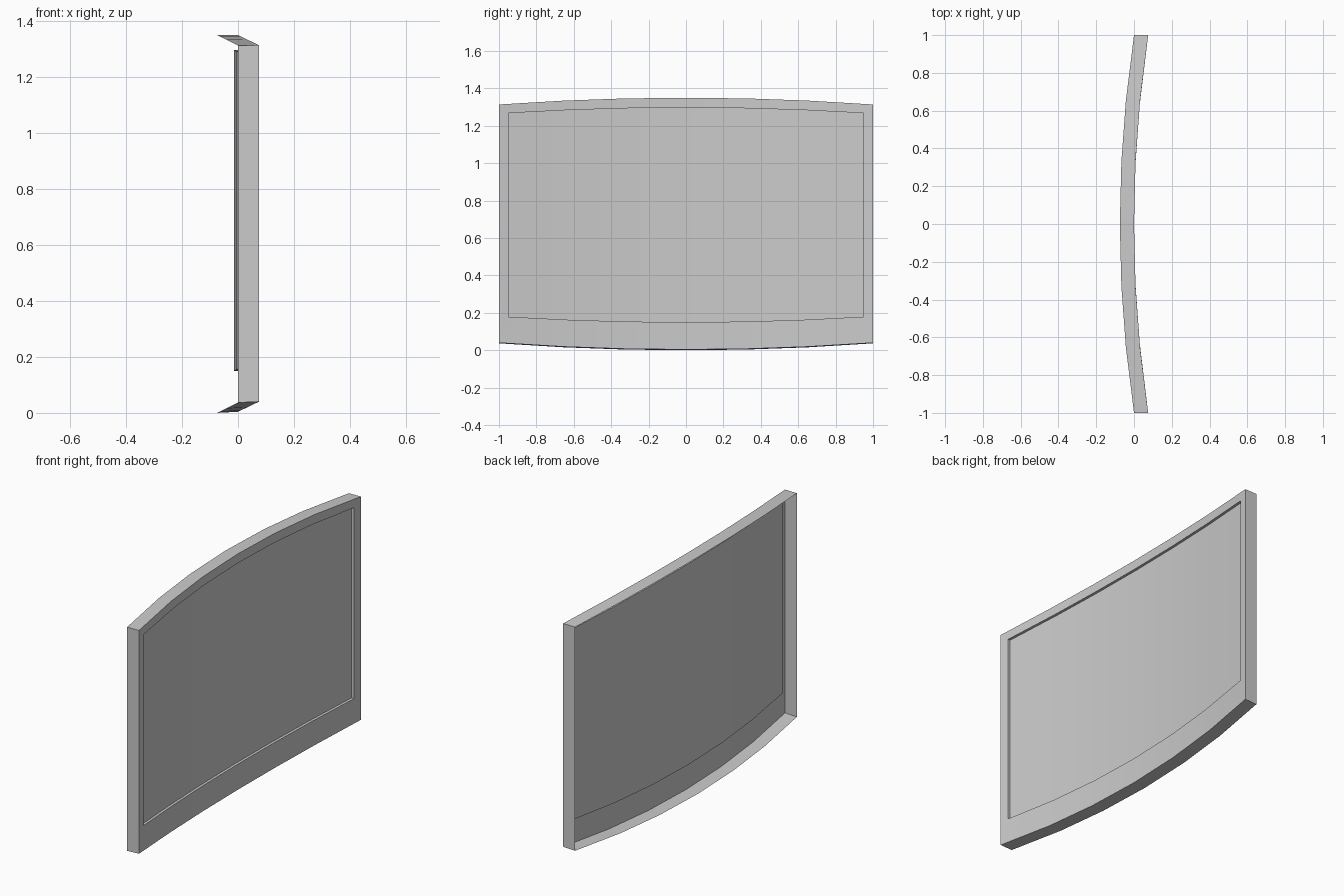
import bpy, bmesh

if "Cube" in bpy.data.objects:
    bpy.data.objects.remove(bpy.data.objects["Cube"])

KNOTS = [-1, -0.65, -0.33, 0, 0.33, 0.65, 1]


def bow(y):
    # x position of the concave front face
    return 0.075 * y * y


def ring(half, z_low, z_high, sag, offset):
    # closed outline: curved bottom edge, then curved top edge back again
    low, high = [], []
    for k in KNOTS:
        y = k * half
        low.append((bow(y) + offset, y, z_low + sag * k * k))
        high.append((bow(y) + offset, y, z_high - sag * k * k))
    return low + high[::-1]


def make(name, rings, fill_last):
    bm = bmesh.new()
    loops = [[bm.verts.new(p) for p in r] for r in rings]
    n = len(loops[0])
    for a, b in zip(loops, loops[1:]):
        for i in range(n):
            j = (i + 1) % n
            bm.faces.new((a[i], a[j], b[j], b[i]))
    if fill_last:
        last = loops[-1]
        for i in range(n // 2 - 1):
            bm.faces.new((last[i], last[i + 1], last[n - 2 - i], last[n - 1 - i]))
    mesh = bpy.data.meshes.new(name)
    bm.to_mesh(mesh)
    bm.free()
    obj = bpy.data.objects.new(name, mesh)
    bpy.context.collection.objects.link(obj)
    bpy.ops.object.select_all(action='DESELECT')
    obj.select_set(True)
    bpy.context.view_layer.objects.active = obj
    bpy.ops.object.shade_smooth_by_angle(angle=0.5)
    return obj


# Open-backed frame: outer rim, front border and the step into the recess
recess = ring(0.95, 0.15, 1.297, 0.029, -0.015)
make("frame", [
    ring(1.0, 0.0, 1.35, 0.037, -0.075),
    ring(1.0, 0.004, 1.35, 0.036, 0.0),
    ring(0.95, 0.15, 1.297, 0.029, 0.0),
    recess,
], False)

# Curved screen set back in the frame
make("screen", [recess], True)
